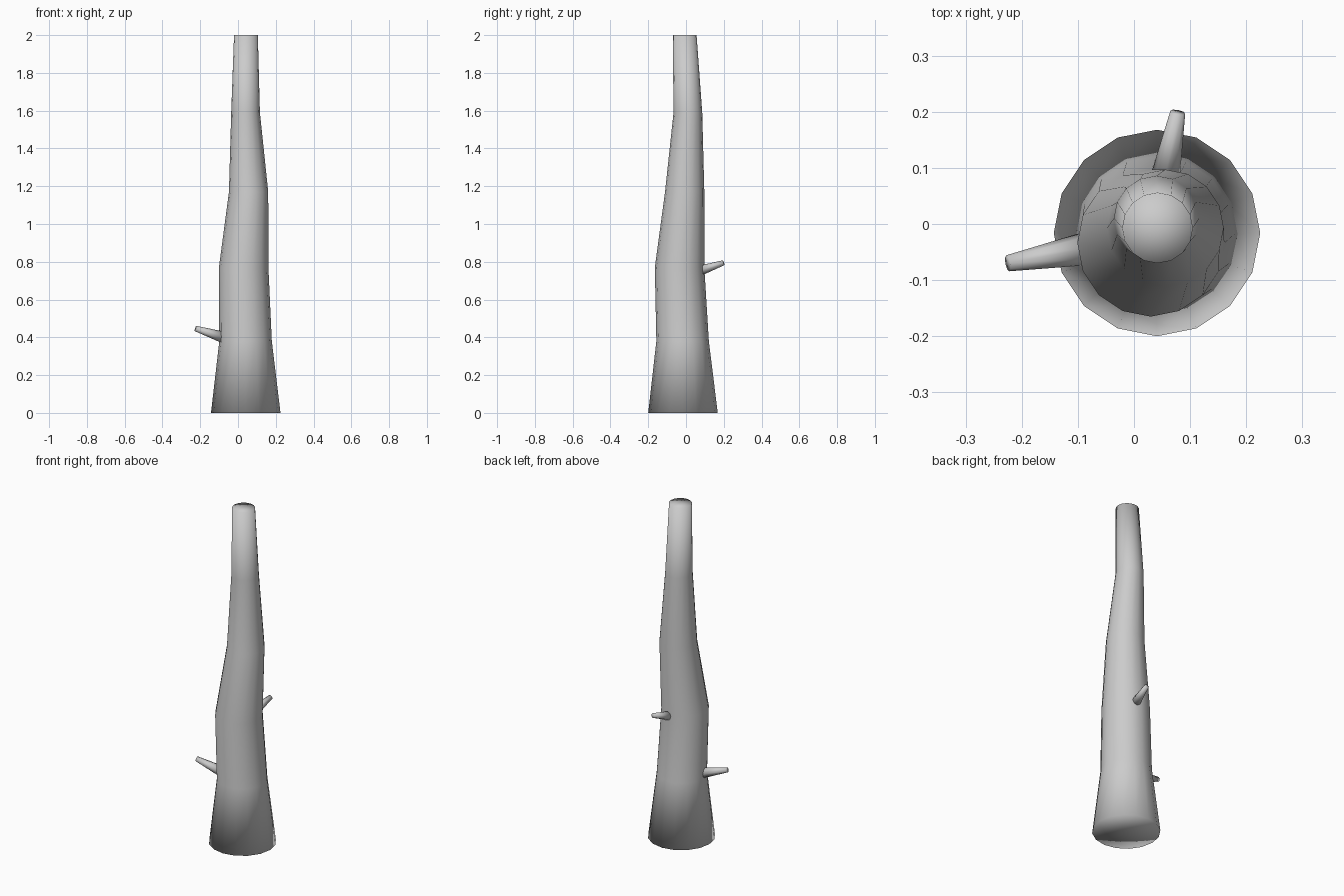
import bpy, bmesh, math
from mathutils import Vector

if "Cube" in bpy.data.objects:
    bpy.data.objects.remove(bpy.data.objects["Cube"])


def tube(name, rings, sides, level=False):
    """Loft circular rings (x, y, z, radius), closed with fan caps."""
    bm = bmesh.new()
    pts = [Vector(r[:3]) for r in rings]
    axis = (pts[-1] - pts[0]).normalized()
    if level:
        u, v = Vector((1, 0, 0)), Vector((0, 1, 0))
    else:
        u = axis.cross(Vector((0, 0, 1))).normalized()
        v = axis.cross(u)
    loops = []
    for p, r in zip(pts, (r[3] for r in rings)):
        loops.append([bm.verts.new(p + r * (math.cos(a) * u + math.sin(a) * v))
                      for a in (math.tau * i / sides for i in range(sides))])
    for a, b in zip(loops, loops[1:]):
        for i in range(sides):
            j = (i + 1) % sides
            bm.faces.new((a[i], a[j], b[j], b[i]))
    for loop, p in ((loops[0], pts[0]), (loops[-1], pts[-1])):
        c = bm.verts.new(p)
        for i in range(sides):
            bm.faces.new((loop[i], loop[(i + 1) % sides], c))
    bmesh.ops.recalc_face_normals(bm, faces=bm.faces)
    for f in bm.faces:
        f.smooth = True
    mesh = bpy.data.meshes.new(name)
    bm.to_mesh(mesh)
    bm.free()
    obj = bpy.data.objects.new(name, mesh)
    bpy.context.collection.objects.link(obj)
    return obj


# Crooked, tapering trunk
tube("trunk", [
    (0.041, -0.016, 0.00, 0.184),
    (0.040, -0.018, 0.38, 0.139),
    (0.030, -0.034, 0.77, 0.131),
    (0.056, -0.007, 1.17, 0.104),
    (0.040, 0.010, 1.59, 0.076),
    (0.042, -0.007, 2.00, 0.063),
], 16, level=True)

# Broken branch stubs, rooted just inside the trunk
tube("left_branch_stub", [(-0.075, -0.042, 0.399, 0.031),
                          (-0.225, -0.070, 0.447, 0.0145)], 8)
tube("back_branch_stub", [(0.054, 0.075, 0.753, 0.027),
                          (0.078, 0.199, 0.795, 0.0135)], 8)
